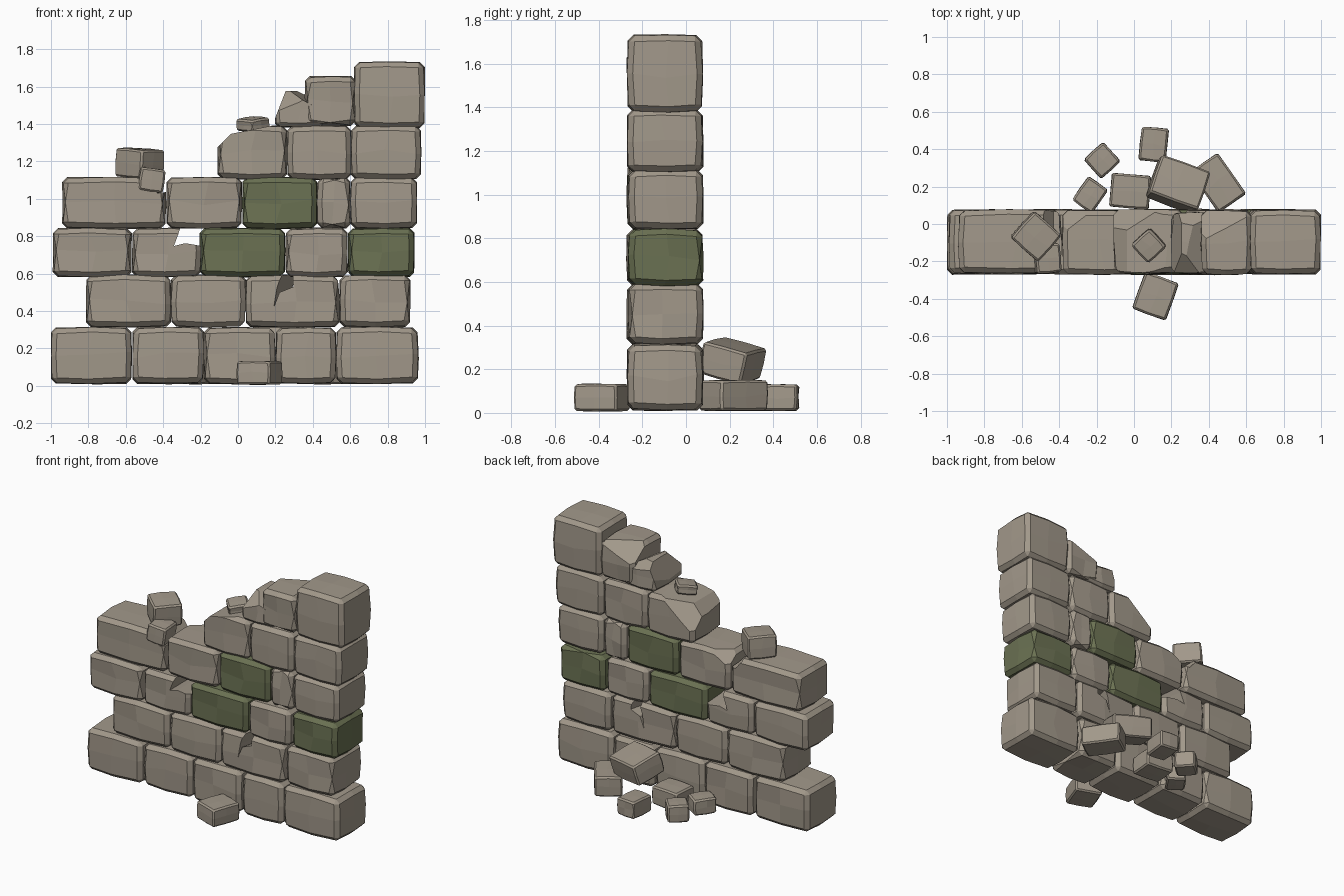
import bpy, bmesh, random
from math import radians
from mathutils import Vector, Matrix, Euler

if "Cube" in bpy.data.objects:
    bpy.data.objects.remove(bpy.data.objects["Cube"])

random.seed(4)
Y0, Y1 = -0.272, 0.08


def material(name, rgb):
    m = bpy.data.materials.new(name)
    m.diffuse_color = (*rgb, 1)
    m.use_nodes = True
    m.node_tree.nodes["Principled BSDF"].inputs["Base Color"].default_value = m.diffuse_color
    return m


GREY = material("stone_grey", (0.36, 0.315, 0.255))
MOSS = material("mossy_stone", (0.145, 0.165, 0.085))


def stone(name, centre, size, rot=(0, 0, 0), mat=GREY, bevel=0.026, cuts=()):
    """Bulging chamfered block; cuts are (point, outward normal) planes."""
    bm = bmesh.new()
    bmesh.ops.create_cube(bm, size=2)
    bmesh.ops.subdivide_edges(bm, edges=bm.edges[:], cuts=1, use_grid_fill=True)
    sharp = [e for e in bm.edges if e.calc_face_angle() > 0.9]
    k = bevel / 0.03
    for v in bm.verts:
        n = sum(abs(c) > 0.5 for c in v.co)
        inset = (0, 0, 0.002, 0.011)[n] * k
        for i in range(3):
            c, h = v.co[i], size[i] / 2
            if abs(c) > 0.5:
                v.co[i] = c * (h - inset - random.uniform(0, 0.006) * k)
            else:
                v.co[i] = random.uniform(-0.12, 0.12) * h
    bmesh.ops.bevel(bm, geom=sharp, offset=bevel, segments=1, affect='EDGES')
    turn = Euler([radians(a) for a in rot]).to_matrix().to_4x4()
    bm.transform(Matrix.Translation(centre) @ turn)
    for p, n in cuts:
        bmesh.ops.bisect_plane(bm, geom=bm.verts[:] + bm.edges[:] + bm.faces[:],
                               plane_co=p, plane_no=Vector(n).normalized(), clear_outer=True)
        bmesh.ops.holes_fill(bm, edges=[e for e in bm.edges if e.is_boundary])
    bmesh.ops.recalc_face_normals(bm, faces=bm.faces[:])
    me = bpy.data.meshes.new(name)
    bm.to_mesh(me)
    bm.free()
    me.materials.append(mat)
    ob = bpy.data.objects.new(name, me)
    bpy.context.collection.objects.link(ob)
    return ob


def notch(ob, profile, dx=0.0, dz=0.0):
    """Cut an xz profile through the wall, drifting by dx, dz towards the back."""
    bm = bmesh.new()
    front = [bm.verts.new((x, -0.3, z)) for x, z in profile]
    back = [bm.verts.new((x + dx, 0.12, z + dz)) for x, z in profile]
    bm.faces.new(front)
    bm.faces.new(back[::-1])
    for i in range(len(front)):
        j = (i + 1) % len(front)
        bm.faces.new((front[j], front[i], back[i], back[j]))
    bmesh.ops.recalc_face_normals(bm, faces=bm.faces[:])
    me = bpy.data.meshes.new("notch_cutter")
    bm.to_mesh(me)
    bm.free()
    cutter = bpy.data.objects.new("notch_cutter", me)
    cutter.hide_render = True
    bpy.context.collection.objects.link(cutter)
    mod = ob.modifiers.new("notch", 'BOOLEAN')
    mod.operation, mod.solver, mod.object = 'DIFFERENCE', 'EXACT', cutter
    bpy.context.view_layer.objects.active = ob
    bpy.ops.object.modifier_apply(modifier=mod.name)
    bpy.data.objects.remove(cutter)


# Courses: (bottom, top, [(left, right), ...])
courses = [
    (0.008, 0.318, [(-1.003, -0.565), (-0.567, -0.18), (-0.187, 0.205), (0.2, 0.53), (0.522, 0.967)]),
    (0.31, 0.597, [(-0.817, -0.355), (-0.362, 0.045), (0.038, 0.545), (0.54, 0.925)]),
    (0.578, 0.847, [(-0.993, -0.565), (-0.57, -0.195), (-0.207, 0.257), (0.25, 0.59), (0.583, 0.947)]),
    (0.838, 1.12, [(-0.943, -0.383), (-0.387, 0.025), (0.018, 0.427), (0.418, 0.607), (0.598, 0.963)]),
    (1.1, 1.395, [(-0.113, 0.267), (0.258, 0.612), (0.6, 0.983)]),
    (1.385, 1.66, [(0.355, 0.635)]),
    (1.375, 1.737, [(0.617, 1.003)]),
]
mossy = {(2, 2), (2, 4), (3, 2)}
# Broken corners on the stepped top
breaks = {
    (4, 0): [((-0.08, 0, 1.305), (-0.7, 0, 0.7)), ((0.05, 0, 1.365), (-0.2, 0, 1)),
             ((-0.02, 0.03, 1.3), (-0.5, 0.6, 0.6))],
    (5, 0): [((0.45, 0.03, 1.6), (-0.3, 0.6, 0.8))],
    (3, 1): [((-0.33, 0.02, 1.09), (-0.4, 0.5, 0.7))],
}
wall = {}
for r, (z0, z1, spans) in enumerate(courses):
    for c, (x0, x1) in enumerate(spans):
        wall[r, c] = stone(
            f"wall_stone_{r + 1}_{c + 1}",
            ((x0 + x1) / 2, (Y0 + Y1) / 2 + random.uniform(-0.004, 0.004), (z0 + z1) / 2),
            (x1 - x0, Y1 - Y0, z1 - z0),
            mat=MOSS if (r, c) in mossy else GREY, cuts=breaks.get((r, c), ()))

# Chipped and cracked wall stones
notch(wall[1, 2], [(0.185, 0.42), (0.215, 0.5), (0.29, 0.53), (0.275, 0.65), (0.24, 0.65), (0.2, 0.52)],
      dx=0.1)
notch(wall[2, 1], [(-0.34, 0.75), (-0.28, 0.765), (-0.15, 0.745), (-0.15, 0.9), (-0.28, 0.9), (-0.31, 0.83)],
      dx=-0.04, dz=-0.03)
notch(wall[3, 0], [(-0.48, 1.09), (-0.43, 1.03), (-0.36, 1.04), (-0.36, 1.2), (-0.5, 1.2)])

# Jagged stump beside the upper step
stone("broken_stump", (0.33, -0.1, 1.48), (0.27, 0.33, 0.2), bevel=0.02, cuts=[
    ((0.225, 0, 1.5), (-0.9, 0, 0.35)), ((0.4, 0, 1.53), (0.45, -0.1, 0.8)),
    ((0.3, 0.03, 1.55), (0.1, 0.6, 0.8)), ((0.28, -0.2, 1.55), (-0.3, -0.6, 0.7))])

# Loose pieces: name, centre, size, rotation
loose = [
    ("top_block", (-0.525, -0.065, 1.19), (0.2, 0.195, 0.16), (0, 4, -42)),
    ("top_chip", (-0.465, -0.185, 1.1), (0.14, 0.16, 0.13), (0, 8, 5)),
    ("top_slab", (0.08, -0.115, 1.4), (0.14, 0.14, 0.07), (4, -8, 42)),
    ("fallen_stone_1", (-0.17, 0.34, 0.07), (0.145, 0.145, 0.125), (0, 0, 42)),
    ("fallen_stone_2", (-0.235, 0.155, 0.065), (0.135, 0.16, 0.115), (0, 0, -35)),
    ("fallen_stone_3", (0.105, 0.425, 0.07), (0.15, 0.185, 0.125), (0, 0, -6)),
    ("fallen_stone_4", (-0.02, 0.175, 0.075), (0.215, 0.185, 0.135), (0, 0, -5)),
    ("fallen_stone_5", (0.235, 0.21, 0.24), (0.285, 0.225, 0.155), (-15, 5, -20)),
    ("fallen_stone_6", (0.45, 0.22, 0.08), (0.185, 0.27, 0.145), (0, 0, 35)),
    ("front_fallen_stone", (0.115, -0.385, 0.07), (0.195, 0.215, 0.13), (0, 0, -20)),
]
for name, centre, size, rot in loose:
    stone(name, centre, size, rot, bevel=0.01)
